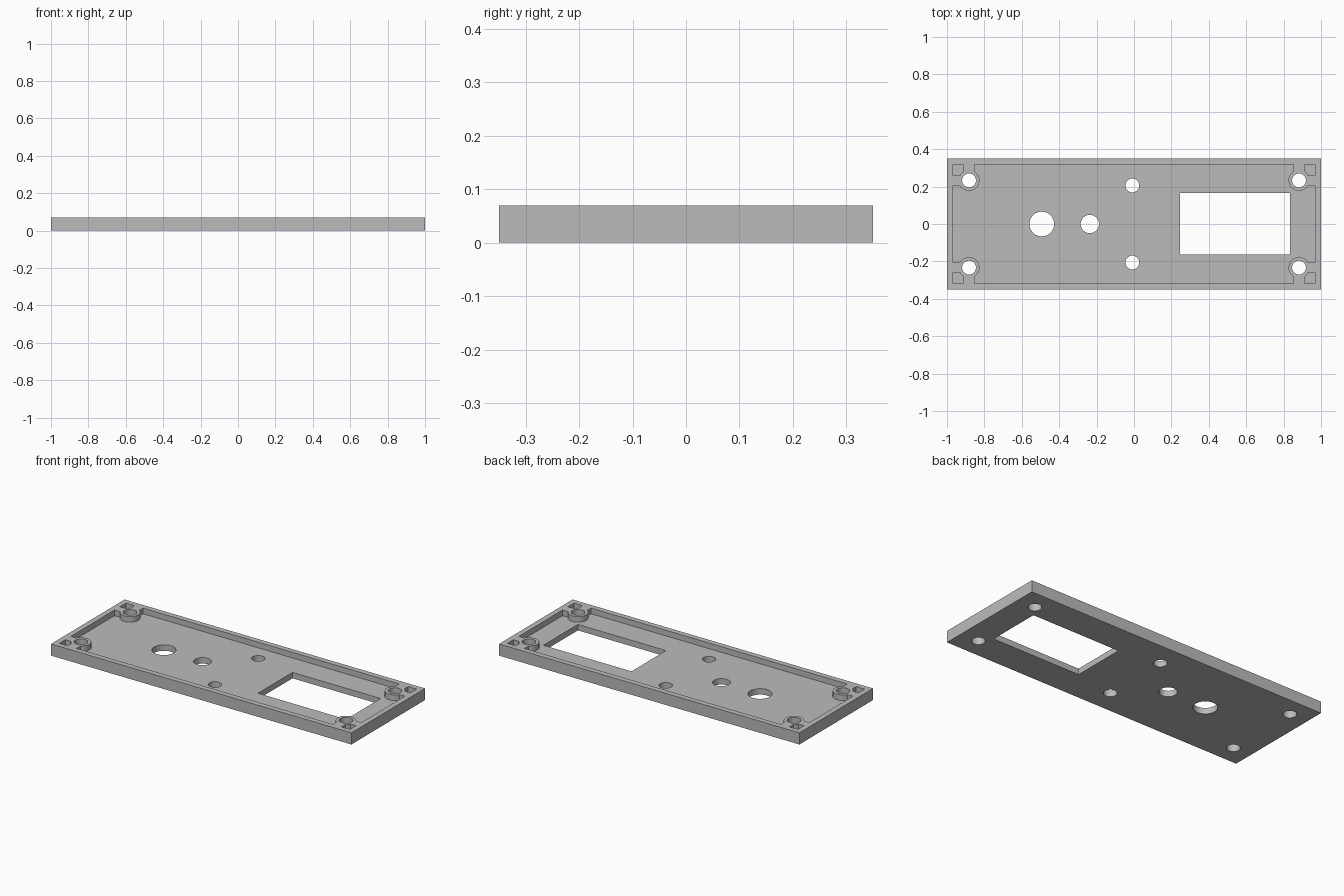
import bpy

if "Cube" in bpy.data.objects:
    bpy.data.objects.remove(bpy.data.objects["Cube"])

LENGTH, WIDTH, HEIGHT = 2.0, 0.7, 0.07
FLOOR = 0.036
BOSS_X, BOSS_Y = 0.882, 0.233
POCKET_X, POCKET_Y = 0.967, 0.317

grey = bpy.data.materials.new("plain_grey")
grey.use_nodes = True
grey.diffuse_color = (0.5, 0.5, 0.5, 1)
grey.node_tree.nodes["Principled BSDF"].inputs["Base Color"].default_value = (0.5, 0.5, 0.5, 1)


def box(name, x0, x1, y0, y1, z0, z1):
    bpy.ops.mesh.primitive_cube_add(size=1, location=((x0 + x1) / 2, (y0 + y1) / 2, (z0 + z1) / 2))
    ob = bpy.context.object
    ob.name = name
    ob.scale = (x1 - x0, y1 - y0, z1 - z0)
    bpy.ops.object.transform_apply(location=True, rotation=False, scale=True)
    ob.data.materials.append(grey)
    return ob


def cylinder(name, x, y, radius):
    bpy.ops.mesh.primitive_cylinder_add(vertices=48, radius=radius, depth=0.4, location=(x, y, 0.05))
    ob = bpy.context.object
    ob.name = name
    bpy.ops.object.transform_apply(location=True, rotation=False, scale=True)
    ob.data.materials.append(grey)
    return ob


def cut(target, cutter):
    """Subtract the cutter from the target, then remove the cutter."""
    cutter.hide_render = True
    mod = target.modifiers.new("cut", 'BOOLEAN')
    mod.operation = 'DIFFERENCE'
    mod.solver = 'EXACT'
    mod.object = cutter
    bpy.context.view_layer.objects.active = target
    bpy.ops.object.modifier_apply(modifier=mod.name)
    bpy.data.objects.remove(cutter)


corners = [(sx, sy) for sx in (-1, 1) for sy in (-1, 1)]

# Pocket volume, leaving room for the corner bosses and their ribs
pocket = box("pocket", -POCKET_X, POCKET_X, -POCKET_Y, POCKET_Y, FLOOR, 0.12)
for sx, sy in corners:
    x, y = sx * BOSS_X, sy * BOSS_Y
    cut(pocket, cylinder("boss", x, y, 0.056))
    outer_x, outer_y = sx * 1.05, sy * 0.4
    cut(pocket, box("side_rib", min(x, outer_x), max(x, outer_x), y - 0.026, y + 0.026, -0.1, 0.2))
    cut(pocket, box("end_rib", x - 0.029, x + 0.029, min(y, outer_y), max(y, outer_y), -0.1, 0.2))

# Panel with its recessed inside
panel = box("panel", -LENGTH / 2, LENGTH / 2, -WIDTH / 2, WIDTH / 2, 0, HEIGHT)
cut(panel, pocket)

# Rectangular window and round through holes
cut(panel, box("window", 0.247, 0.834, -0.163, 0.165, -0.1, 0.2))
holes = [(-0.493, 0, 0.066), (-0.236, 0, 0.049)]
holes += [(-0.009, s * 0.206, 0.037) for s in (-1, 1)]
holes += [(sx * BOSS_X, sy * BOSS_Y, 0.037) for sx, sy in corners]
for x, y, r in holes:
    cut(panel, cylinder("hole", x, y, r))

# Smooth hole walls with crisp edges
bpy.ops.object.select_all(action='DESELECT')
panel.select_set(True)
bpy.context.view_layer.objects.active = panel
bpy.ops.object.shade_smooth_by_angle()
